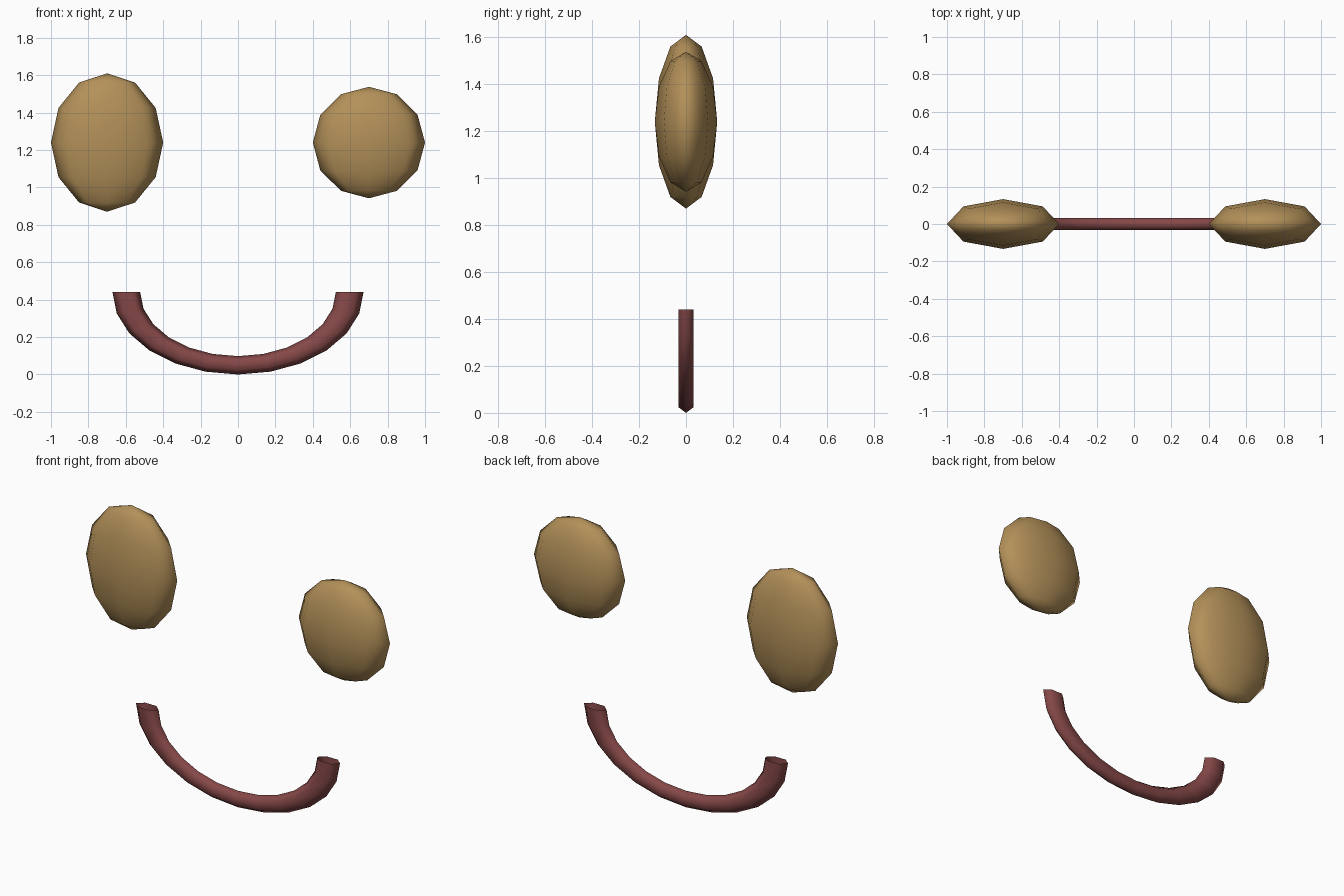
import bpy, bmesh
from math import sin, cos, pi

if "Cube" in bpy.data.objects:
    bpy.data.objects.remove(bpy.data.objects["Cube"])


def material(name, color):
    m = bpy.data.materials.new(name)
    m.diffuse_color = color
    m.use_nodes = True
    m.node_tree.nodes["Principled BSDF"].inputs["Base Color"].default_value = m.diffuse_color
    return m


def finish(bm, name, mat):
    bmesh.ops.recalc_face_normals(bm, faces=bm.faces)
    for f in bm.faces:
        f.smooth = True
    me = bpy.data.meshes.new(name)
    bm.to_mesh(me)
    bm.free()
    me.materials.append(mat)
    ob = bpy.data.objects.new(name, me)
    bpy.context.collection.objects.link(ob)
    return ob


tan = material("tan", (0.45, 0.28, 0.10, 1))
red = material("dark_red", (0.24, 0.065, 0.065, 1))


# Eyes: low-poly flattened spheres, the left one taller
def eye(name, x, half_height):
    bm = bmesh.new()
    bmesh.ops.create_uvsphere(bm, u_segments=8, v_segments=6, radius=1)
    ob = finish(bm, name, tan)
    ob.location = (x, 0, 1.24)
    ob.scale = (0.30, 0.133, half_height)


eye("left_eye", -0.70, 0.37)
eye("right_eye", 0.70, 0.298)

# Mouth: lower half of a stretched six-sided ring, open at both ends
STEPS, SIDES = 12, 6
bm = bmesh.new()
rings = []
for i in range(STEPS + 1):
    a = pi + pi * i / STEPS
    ring = []
    for j in range(SIDES):
        b = 2 * pi * j / SIDES
        x = (0.597 + 0.074 * cos(b)) * cos(a)
        z = 0.44 + (0.391 + 0.049 * cos(b)) * sin(a)
        ring.append(bm.verts.new((x, 0.038 * sin(b), z)))
    rings.append(ring)
for r, s in zip(rings, rings[1:]):
    for j in range(SIDES):
        k = (j + 1) % SIDES
        bm.faces.new((r[j], r[k], s[k], s[j]))
finish(bm, "mouth", red)
